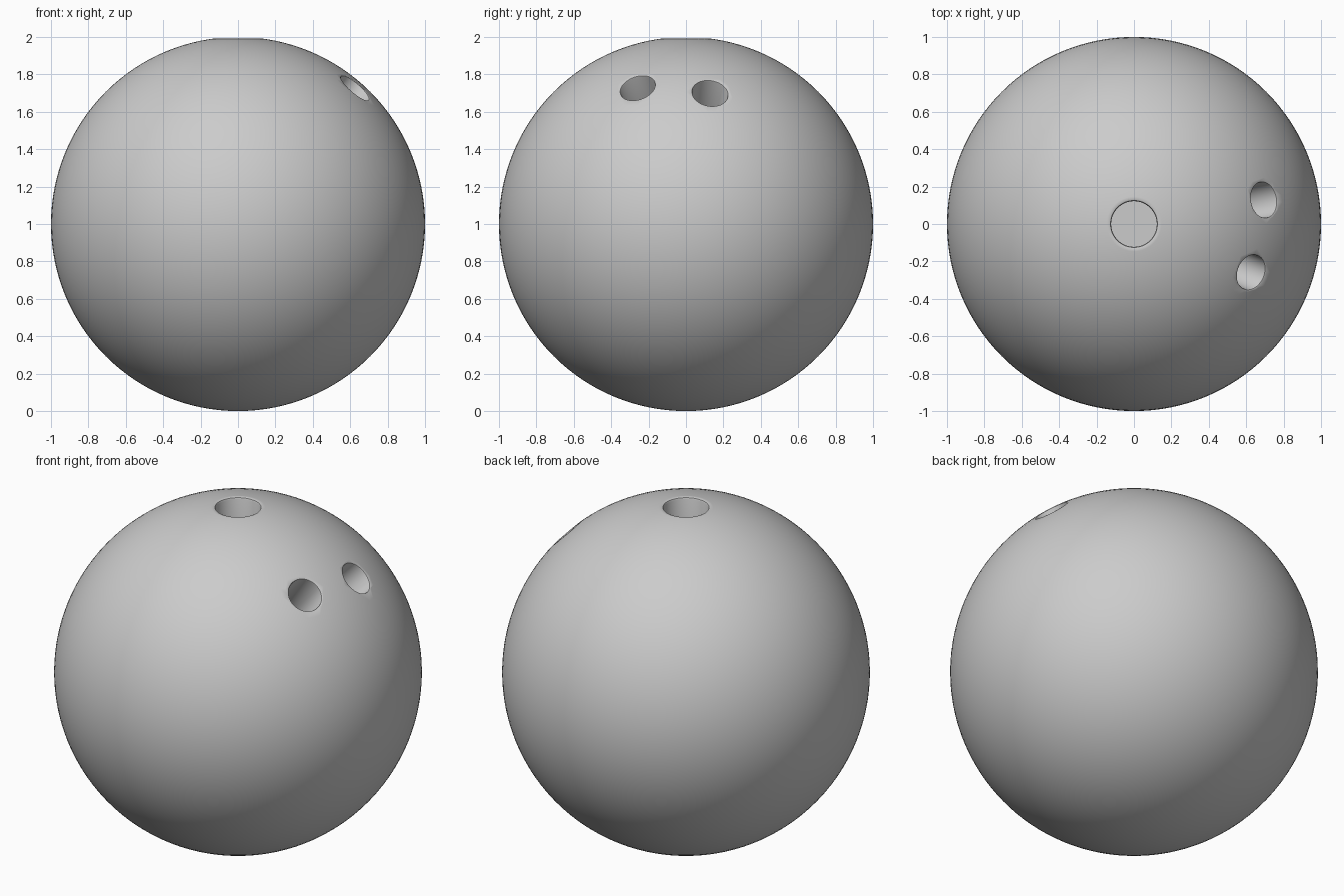
import bpy, bmesh, math
from mathutils import Vector

if "Cube" in bpy.data.objects:
    bpy.data.objects.remove(bpy.data.objects["Cube"])

CENTRE = Vector((0, 0, 1))


def link(name, bm):
    mesh = bpy.data.meshes.new(name)
    bm.to_mesh(mesh)
    bm.free()
    obj = bpy.data.objects.new(name, mesh)
    bpy.context.collection.objects.link(obj)
    return obj


def drill(name, direction, radius, depth, bevel=0.012, n=64):
    """Lathed drill shape: straight bore with a small flare at the rim."""
    d = Vector(direction).normalized()
    rim = math.sqrt(1 - (radius + bevel) ** 2)
    profile = [(radius, 1 - depth), (radius, rim - bevel),
               (radius + 0.3 * bevel, rim - 0.3 * bevel),
               (radius + bevel, rim), (radius + bevel, 1.1)]
    bm = bmesh.new()
    rings = [[bm.verts.new((r * math.cos(i * math.tau / n),
                            r * math.sin(i * math.tau / n), z))
              for i in range(n)] for r, z in profile]
    for a, b in zip(rings, rings[1:]):
        for i in range(n):
            j = (i + 1) % n
            bm.faces.new((a[i], a[j], b[j], b[i]))
    bm.faces.new(rings[0][::-1])
    bm.faces.new(rings[-1])
    obj = link(name, bm)
    obj.rotation_euler = d.to_track_quat('Z', 'Y').to_euler()
    obj.location = CENTRE
    obj.hide_render = True
    return obj


# Ball body
bm = bmesh.new()
bmesh.ops.create_uvsphere(bm, u_segments=128, v_segments=64, radius=1)
ball = link("ball", bm)
ball.location = CENTRE

# Thumb hole on top and two finger holes on the right
cutters = [drill("thumb_hole_cutter", (0, 0, 1), 0.122, 0.45),
           drill("finger_hole_cutter_a", (0.70, 0.13, 0.705), 0.095, 0.42, 0.008),
           drill("finger_hole_cutter_b", (0.63, -0.26, 0.732), 0.095, 0.42, 0.008)]
bpy.context.view_layer.objects.active = ball
ball.select_set(True)
for c in cutters:
    mod = ball.modifiers.new(c.name, 'BOOLEAN')
    mod.operation = 'DIFFERENCE'
    mod.solver = 'EXACT'
    mod.object = c
    bpy.ops.object.modifier_apply(modifier=mod.name)
for c in cutters:
    bpy.data.objects.remove(c, do_unlink=True)

bpy.ops.object.shade_smooth_by_angle(angle=math.radians(35))
